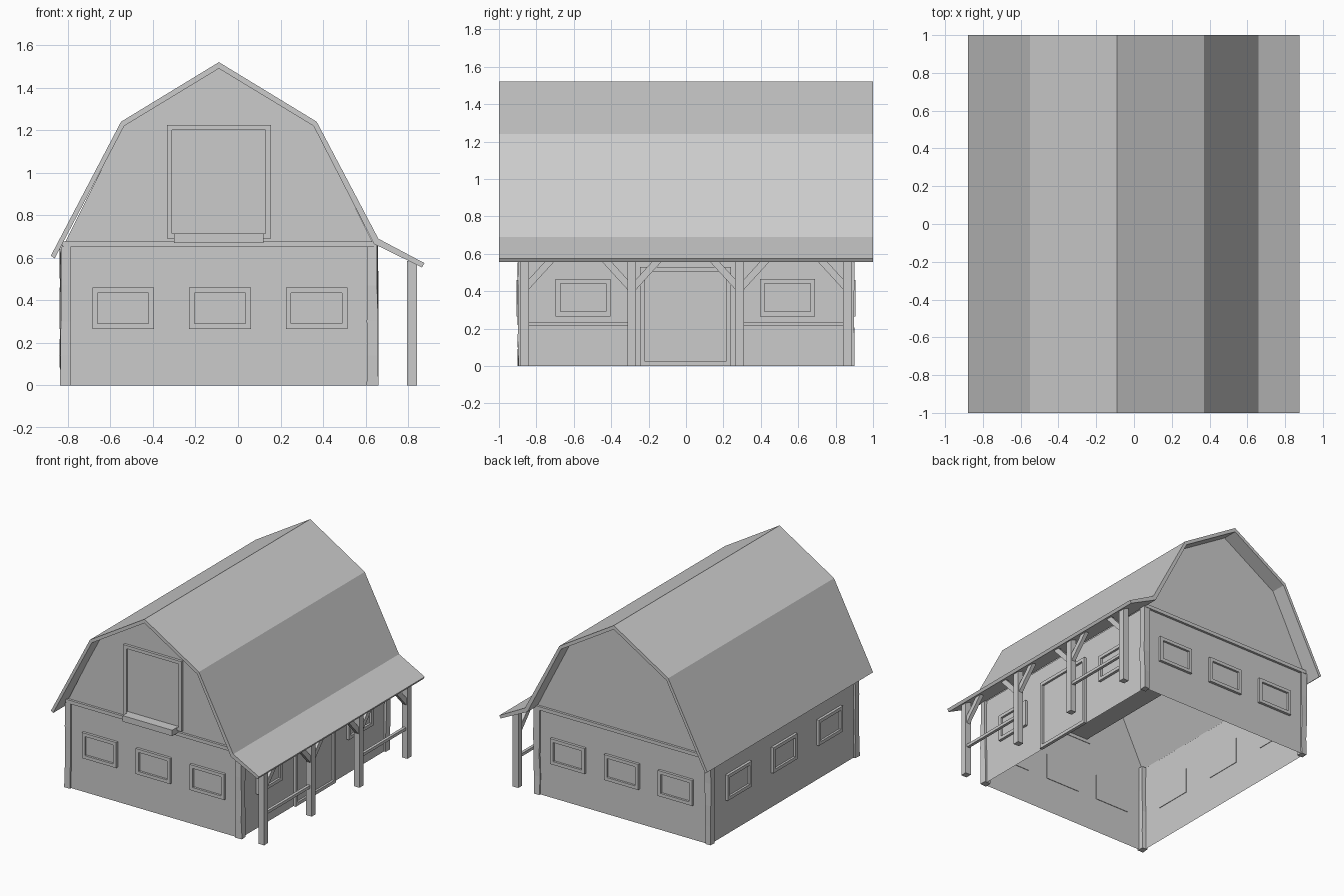
import bpy, bmesh, random
from mathutils import Vector

if "Cube" in bpy.data.objects:
    bpy.data.objects.remove(bpy.data.objects["Cube"])

random.seed(4)
CX = -0.09                       # ridge line
XL, XR, YW = -0.82, 0.64, 0.885  # wall planes


def make(name, bm, fix=True):
    if fix:
        bmesh.ops.recalc_face_normals(bm, faces=bm.faces[:])
    me = bpy.data.meshes.new(name)
    bm.to_mesh(me)
    bm.free()
    ob = bpy.data.objects.new(name, me)
    bpy.context.collection.objects.link(ob)
    return ob


def add_poly(bm, pts):
    return bm.faces.new([bm.verts.new(p) for p in pts])


def add_prism(bm, base, offset):
    """Extrude a polygon along a vector into a closed solid."""
    a = [bm.verts.new(p) for p in base]
    b = [bm.verts.new(Vector(p) + Vector(offset)) for p in base]
    bm.faces.new(a)
    bm.faces.new(b[::-1])
    n = len(a)
    for i in range(n):
        j = (i + 1) % n
        bm.faces.new((a[i], b[i], b[j], a[j]))


def add_box(bm, lo, hi):
    (x0, y0, z0), (x1, y1, z1) = lo, hi
    add_prism(bm, [(x0, y0, z0), (x1, y0, z0), (x1, y1, z0), (x0, y1, z0)], (0, 0, z1 - z0))


def box(name, lo, hi):
    bm = bmesh.new()
    add_box(bm, lo, hi)
    return make(name, bm)


# Wall spaces: u along the wall, d outwards, z up
SIDES = {
    "front": lambda u, d, z: (u, -YW - d, z),
    "back": lambda u, d, z: (u, YW + d, z),
    "left": lambda u, d, z: (XL - d, u, z),
    "right": lambda u, d, z: (XR + d, u, z),
}


def framed(name, side, u0, u1, z0, z1, bar=0.025, pane=True):
    """Frame of four bars set through a wall, with an optional pane."""
    f = SIDES[side]
    bm = bmesh.new()
    parts = [(u0, u0 + bar, z0, z1, 0.02), (u1 - bar, u1, z0, z1, 0.02),
             (u0 + bar, u1 - bar, z0, z0 + bar, 0.02), (u0 + bar, u1 - bar, z1 - bar, z1, 0.02)]
    if pane:
        parts.append((u0 + bar, u1 - bar, z0 + bar, z1 - bar, 0.004))
    for a, b, c, d, out in parts:
        add_box(bm, f(a, -0.004, c), f(b, out, d))
    return make(name, bm)


# Gambrel roof with the porch roof running on from the right eave
outer = [(-0.88, 0.61), (-0.55, 1.24), (CX, 1.52), (0.37, 1.24), (0.66, 0.69), (0.877, 0.575)]
inner = [(0.865, 0.555), (0.64, 0.665), (0.355, 1.22), (CX, 1.49), (-0.535, 1.22), (-0.862, 0.597)]
bm = bmesh.new()
add_prism(bm, [(x, -1, z) for x, z in outer + inner], (0, 2, 0))
make("roof", bm)

# Lower walls, open underneath
bm = bmesh.new()
ring = [(XL, -YW), (XR, -YW), (XR, YW), (XL, YW)]
for i in range(4):
    (xa, ya), (xb, yb) = ring[i], ring[(i + 1) % 4]
    add_poly(bm, [(xa, ya, 0), (xb, yb, 0), (xb, yb, 0.66), (xa, ya, 0.66)])
bmesh.ops.remove_doubles(bm, verts=bm.verts[:], dist=0.001)
make("walls", bm, False)

# Front gable in two mirrored halves around the loft opening
half = [(0, 0.65), (0.735, 0.65), (0.45, 1.22), (0, 1.495), (0, 1.2), (0.218, 1.2), (0.218, 0.715), (0, 0.715)]
bm = bmesh.new()
add_poly(bm, [(CX + x, -YW, z) for x, z in half])
add_poly(bm, [(CX - x, -YW, z) for x, z in half[::-1]])
make("front_gable", bm, False)

# Back gable
bm = bmesh.new()
add_poly(bm, [(CX - x, YW, z) for x, z in half[1:4]] + [(CX + x, YW, z) for x, z in half[2:0:-1]])
make("back_gable", bm, False)

# Loft recess behind the opening
bm = bmesh.new()
x0, x1, z0, z1, ye = CX - 0.218, CX + 0.218, 0.715, 1.2, 0.0
hole = [(x0, z0), (x1, z0), (x1, z1), (x0, z1)]
for i in range(4):
    (xa, za), (xb, zb) = hole[i], hole[(i + 1) % 4]
    add_poly(bm, [(xa, -YW, za), (xa, ye, za), (xb, ye, zb), (xb, -YW, zb)][::-1])
add_poly(bm, [(x, ye, z) for x, z in hole])
make("loft_recess", bm, False)
framed("loft_frame", "front", -0.335, 0.155, 0.69, 1.225)
box("loft_sill", (-0.3, -0.965, 0.67), (0.12, -YW, 0.715))

# Trim bands below the gables
for side in ("front", "back"):
    f = SIDES[side]
    box(side + "_band", f(-0.825, 0, 0.65), f(0.65, 0.018, 0.677))

# Windows
for side in ("front", "back"):
    for u in (-0.54, -0.085, 0.37):
        framed(side + "_window", side, u - 0.145, u + 0.145, 0.265, 0.46)
for u in (-0.55, 0, 0.55):
    framed("left_window", "left", u - 0.145, u + 0.145, 0.265, 0.46)
for u in (-0.55, 0.543):
    framed("right_window", "right", u - 0.147, u + 0.147, 0.265, 0.465)

# Barn door
framed("door", "right", -0.245, 0.24, 0.0, 0.53)

# Slightly uneven corner posts
for x in (-0.812, 0.633):
    for y in (-0.873, 0.873):
        bm = bmesh.new()
        h, rings = 0.024, []
        for z in (0, 0.14, 0.3, 0.47, 0.66):
            rings.append([bm.verts.new((x + sx * h + random.uniform(-.004, .004),
                                        y + sy * h + random.uniform(-.004, .004), z))
                          for sx, sy in ((-1, -1), (1, -1), (1, 1), (-1, 1))])
        for a, b in zip(rings, rings[1:]):
            for i in range(4):
                j = (i + 1) % 4
                bm.faces.new((a[i], a[j], b[j], b[i]))
        bm.faces.new(rings[0])
        bm.faces.new(rings[-1])
        make("corner_post", bm)

# Porch posts with diagonal braces
for y, dirs in ((-0.864, (1,)), (-0.29, (-1, 1)), (0.287, (-1, 1)), (0.864, (-1,))):
    box("porch_post", (0.795, y - 0.024, 0), (0.842, y + 0.024, 0.585))
    for s in dirs:
        e = y + s * 0.02
        bm = bmesh.new()
        add_prism(bm, [(0.803, e, 0.405), (0.803, e + s * 0.155, 0.575),
                       (0.803, e + s * 0.105, 0.575), (0.803, e, 0.46)], (0.03, 0, 0))
        make("porch_brace", bm)

# Porch rails
for s in (-1, 1):
    box("porch_rail", (0.808, min(s * 0.31, s * 0.845), 0.214), (0.83, max(s * 0.31, s * 0.845), 0.236))
